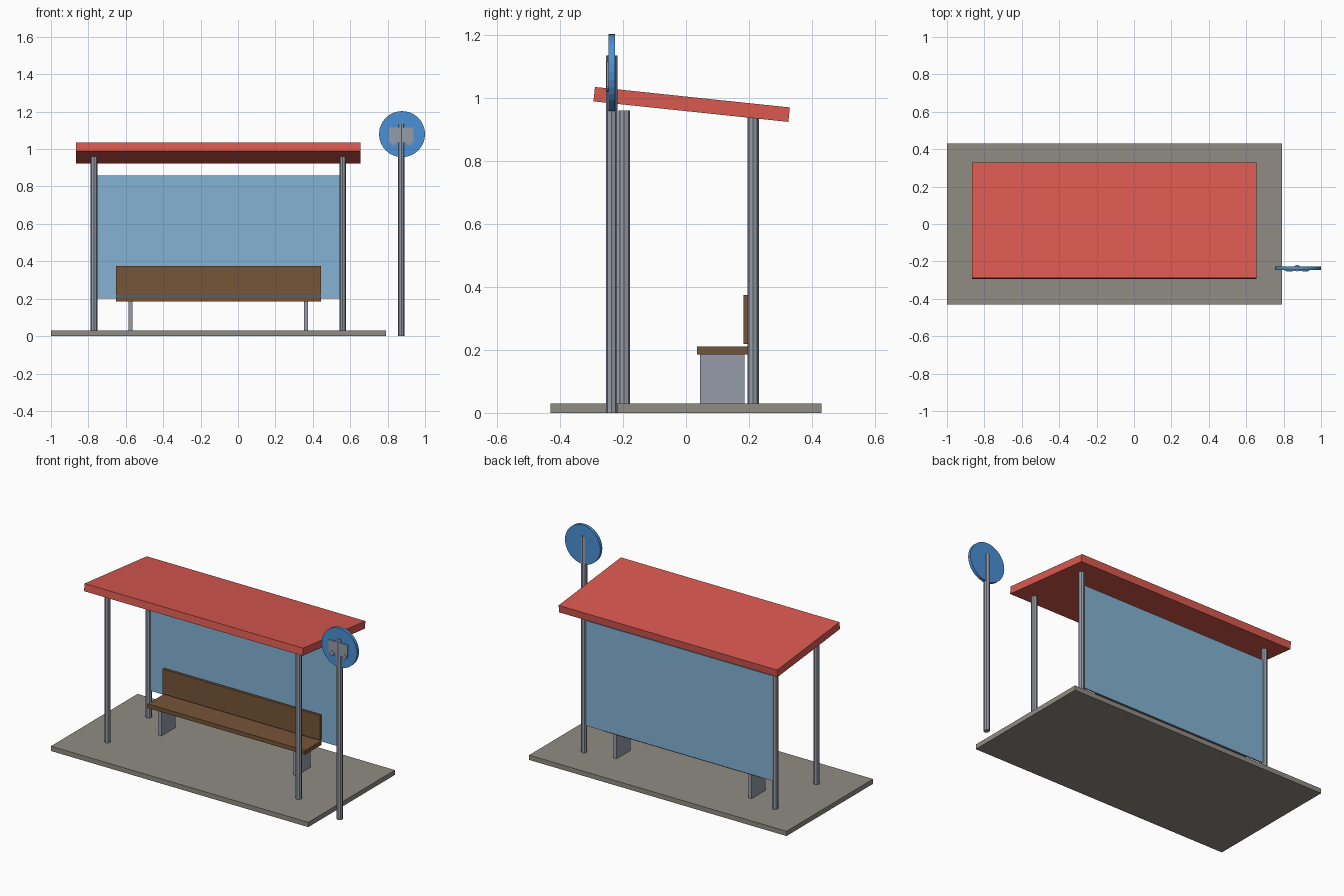
import bpy, math

cube = bpy.data.objects.get("Cube")
if cube:
    bpy.data.objects.remove(cube, do_unlink=True)


def material(name, rgb):
    m = bpy.data.materials.new(name)
    m.use_nodes = True
    m.diffuse_color = (*rgb, 1)
    m.node_tree.nodes["Principled BSDF"].inputs["Base Color"].default_value = (*rgb, 1)
    return m


red = material("roof red", (0.70, 0.10, 0.08))
metal = material("grey metal", (0.30, 0.33, 0.39))
glass = material("pale blue glass", (0.23, 0.45, 0.66))
blue = material("sign blue", (0.07, 0.28, 0.68))
wood = material("brown wood", (0.18, 0.09, 0.04))
concrete = material("concrete", (0.28, 0.26, 0.227))


def finish(name, mat):
    ob = bpy.context.object
    ob.name = ob.data.name = name
    ob.data.materials.append(mat)
    return ob


def box(name, mat, x, y, z):
    """Box from (min, max) ranges on each axis."""
    spans = (x, y, z)
    bpy.ops.mesh.primitive_cube_add(size=1, location=[(a + b) / 2 for a, b in spans])
    ob = finish(name, mat)
    ob.scale = [b - a for a, b in spans]
    return ob


def post(name, x, y, bottom, top):
    bpy.ops.mesh.primitive_cylinder_add(
        vertices=8, radius=0.018, depth=top - bottom, location=(x, y, (top + bottom) / 2))
    return finish(name, metal)


def disc(name, mat, x, y, z, radius, depth, sides):
    bpy.ops.mesh.primitive_cylinder_add(
        vertices=sides, radius=radius, depth=depth, location=(x, y, z),
        rotation=(math.pi / 2, 0, 0))
    return finish(name, mat)


MID = -0.105   # centre line of the shelter

# Ground slab and sloping roof
box("ground_slab", concrete, (-1, 0.79), (-0.43, 0.43), (0, 0.03))
roof = box("roof", red, (MID - 0.76, MID + 0.76), (-0.293, 0.329), (0.956, 1.002))
roof.rotation_euler.x = -math.radians(6)

# Corner posts, bench legs
for side, s in (("right", -1), ("left", 1)):
    px = MID + s * 0.665
    post(side + "_front_post", px, -0.196, 0.03, 0.96)
    post(side + "_back_post", px, 0.213, 0.03, 0.937)
    lx = MID + s * 0.469
    box(side + "_bench_leg", metal, (lx - 0.011, lx + 0.011), (0.045, 0.185), (0.03, 0.185))

# Rear glass panel
box("rear_glass", glass, (MID - 0.65, MID + 0.65), (0.208, 0.218), (0.2, 0.86))

# Bench
bench = (MID - 0.548, MID + 0.548)
box("bench_seat", wood, bench, (0.035, 0.195), (0.185, 0.211))
box("bench_back", wood, bench, (0.183, 0.199), (0.218, 0.374))

# Stop sign post, round plate and vehicle pictogram
SX, SY = 0.873, -0.236
post("sign_post", SX, SY, 0, 1.135)
disc("sign_plate", blue, SX + 0.004, SY, 1.08, 0.123, 0.02, 32)
box("pictogram_body", metal, (SX - 0.066, SX + 0.064), (-0.252, -0.244), (1.035, 1.115))
for side, s in (("right", -1), ("left", 1)):
    disc("pictogram_wheel_" + side, metal, SX + s * 0.042, -0.249, 1.036, 0.016, 0.01, 10)
